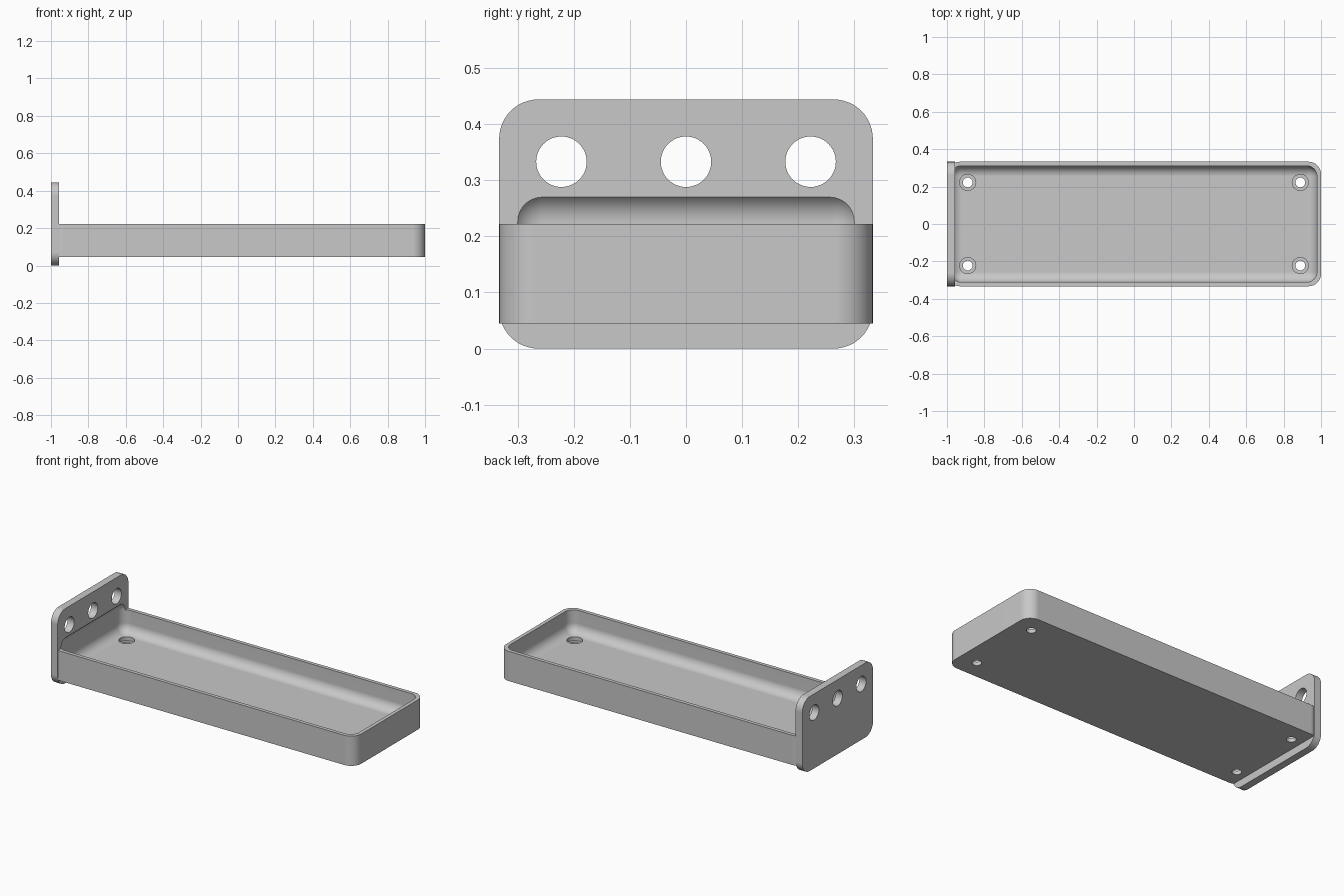
import bpy
import bmesh
from math import pi, cos, sin
from mathutils import Matrix, Vector

cube = bpy.data.objects.get("Cube")
if cube:
    bpy.data.objects.remove(cube, do_unlink=True)

grey = bpy.data.materials.new("light grey")
grey.use_nodes = True
colour = (0.58, 0.58, 0.58, 1)
grey.diffuse_color = colour
grey.node_tree.nodes["Principled BSDF"].inputs["Base Color"].default_value = colour


def finish(bm, name):
    bmesh.ops.recalc_face_normals(bm, faces=bm.faces)
    mesh = bpy.data.meshes.new(name)
    bm.to_mesh(mesh)
    bm.free()
    mesh.materials.append(grey)
    obj = bpy.data.objects.new(name, mesh)
    bpy.context.collection.objects.link(obj)
    return obj


def rounded_slab(name, lo, hi, radius, axis, steps=12):
    """Box with the four edges along one axis rounded."""
    lo, hi = Vector(lo), Vector(hi)
    u, v = [i for i in range(3) if i != axis]
    bm = bmesh.new()
    ring = []
    for corner in range(4):
        right, top = corner in (0, 3), corner in (0, 1)
        cu = hi[u] - radius if right else lo[u] + radius
        cv = hi[v] - radius if top else lo[v] + radius
        for k in range(steps + 1):
            a = (corner + k / steps) * pi / 2
            p = lo.copy()
            p[u], p[v] = cu + radius * cos(a), cv + radius * sin(a)
            ring.append(bm.verts.new(p))
    face = bm.faces.new(ring)
    out = bmesh.ops.extrude_face_region(bm, geom=[face])
    step = Vector((0, 0, 0))
    step[axis] = hi[axis] - lo[axis]
    bmesh.ops.translate(bm, vec=step, verts=[e for e in out["geom"] if isinstance(e, bmesh.types.BMVert)])
    return finish(bm, name)


def rounded_block(name, lo, hi, radius):
    """Box with every edge rounded."""
    lo, hi = Vector(lo), Vector(hi)
    bm = bmesh.new()
    bmesh.ops.create_cube(bm, size=1)
    bmesh.ops.scale(bm, vec=hi - lo, verts=bm.verts)
    bmesh.ops.translate(bm, vec=(lo + hi) / 2, verts=bm.verts)
    bmesh.ops.bevel(bm, geom=bm.edges[:], offset=radius, segments=10, profile=0.5, affect='EDGES')
    return finish(bm, name)


def drill(name, centre, radius, depth, along_x=False):
    bm = bmesh.new()
    turn = Matrix.Rotation(pi / 2, 4, 'Y') if along_x else Matrix()
    bmesh.ops.create_cone(bm, cap_ends=True, segments=48, radius1=radius, radius2=radius,
                          depth=depth, matrix=Matrix.Translation(centre) @ turn)
    return finish(bm, name)


def combine(target, other, operation):
    mod = target.modifiers.new(operation, 'BOOLEAN')
    mod.operation, mod.solver, mod.object = operation, 'EXACT', other
    bpy.context.view_layer.objects.active = target
    bpy.ops.object.modifier_apply(modifier=mod.name)
    bpy.data.objects.remove(other, do_unlink=True)


W = 0.333        # half width
FLOOR = 0.089    # top of the tray floor

# Upright end plate joined to the long tray
body = rounded_slab("tray_with_end_plate", (-1, -W, 0), (-0.956, W, 0.444), 0.07, 0)
tray = rounded_slab("tray", (-0.998, -W, 0.045), (1, W, 0.222), 0.067, 2)
combine(body, tray, 'UNION')

# Soft-edged hollow, which also bites into the plate
hollow = rounded_block("hollow", (-0.978, -0.311, FLOOR), (0.978, 0.311, 0.281), 0.055)
combine(body, hollow, 'DIFFERENCE')

# Three holes through the plate
for y in (-0.222, 0, 0.222):
    combine(body, drill("plate_hole", (-0.98, y, 0.333), 0.045, 0.2, True), 'DIFFERENCE')

# Stepped screw holes in the floor corners
for x in (-0.889, 0.889):
    for y in (-0.222, 0.222):
        combine(body, drill("screw_head", (x, y, FLOOR + 0.018), 0.043, 0.08), 'DIFFERENCE')
        combine(body, drill("screw_hole", (x, y, FLOOR), 0.026, 0.15), 'DIFFERENCE')

# Smooth fillets, sharp rims
bpy.ops.object.select_all(action='DESELECT')
body.select_set(True)
bpy.context.view_layer.objects.active = body
bpy.ops.object.shade_smooth_by_angle(angle=pi / 6)
normals = body.modifiers.new("flat_face_normals", 'WEIGHTED_NORMAL')
normals.keep_sharp = True
